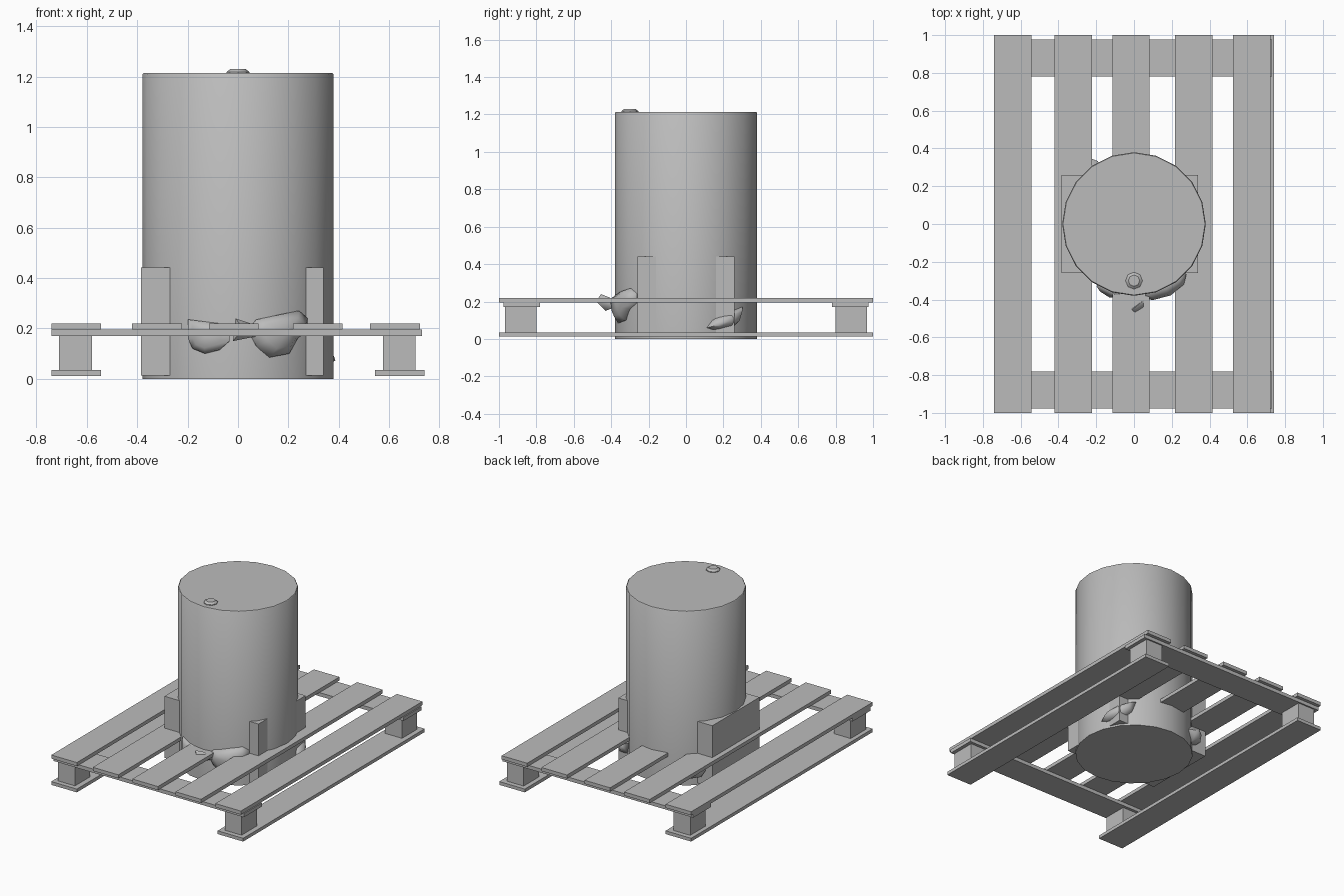
import bpy, bmesh
from math import sin, cos, radians
from mathutils import Matrix, Vector

old = bpy.data.objects.get("Cube")
if old:
    bpy.data.objects.remove(old, do_unlink=True)

grey = bpy.data.materials.new("plain grey")
grey.use_nodes = True
tone = (0.5, 0.5, 0.5, 1)
grey.diffuse_color = tone
grey.node_tree.nodes["Principled BSDF"].inputs["Base Color"].default_value = tone


def finish(name, bm, smooth=None):
    bmesh.ops.recalc_face_normals(bm, faces=bm.faces)
    mesh = bpy.data.meshes.new(name)
    bm.to_mesh(mesh)
    bm.free()
    mesh.materials.append(grey)
    obj = bpy.data.objects.new(name, mesh)
    bpy.context.collection.objects.link(obj)
    if smooth:
        bpy.ops.object.select_all(action="DESELECT")
        obj.select_set(True)
        bpy.context.view_layer.objects.active = obj
        bpy.ops.object.shade_smooth_by_angle(angle=radians(smooth))
    return obj


def box(name, x, y, z):
    bm = bmesh.new()
    bmesh.ops.create_cube(bm, size=1)
    for v in bm.verts:
        v.co = [r[0] if c < 0 else r[1] for c, r in zip(v.co, (x, y, z))]
    return finish(name, bm)


def lathe(name, profile, sides, centre=(0, 0), smooth=40):
    bm = bmesh.new()
    rings = []
    for r, z in profile:
        spots = [radians(360 * i / sides) for i in range(sides)]
        rings.append([bm.verts.new((centre[0] + r * cos(a), centre[1] + r * sin(a), z))
                      for a in spots])
    for low, high in zip(rings, rings[1:]):
        for i in range(sides):
            j = (i + 1) % sides
            bm.faces.new((low[i], low[j], high[j], high[i]))
    bm.faces.new(rings[0])
    bm.faces.new(rings[-1])
    return finish(name, bm, smooth)


def lump(name, outline, reach):
    """Domed patch on the drum wall; outline is (angle from front, height)."""
    bm = bmesh.new()
    n = len(outline)
    mid_a = sum(p[0] for p in outline) / n
    mid_z = sum(p[1] for p in outline) / n

    def spot(a, z, r):
        return bm.verts.new((r * sin(radians(a)), -r * cos(radians(a)), z))

    rings = []
    for scale, r in ((1, 0.35), (1, 0.385), (0.65, reach - 0.01)):
        rings.append([spot(mid_a + (a - mid_a) * scale, mid_z + (z - mid_z) * scale, r)
                      for a, z in outline])
    tip = spot(mid_a, mid_z, reach)
    for low, high in zip(rings, rings[1:]):
        for i in range(n):
            j = (i + 1) % n
            bm.faces.new((low[i], low[j], high[j], high[i]))
    for i in range(n):
        bm.faces.new((rings[-1][i], rings[-1][(i + 1) % n], tip))
    bm.faces.new(rings[0])
    return finish(name, bm, 60)


# Pallet deck
for i, x in enumerate((-0.74, -0.42, -0.115, 0.218, 0.525)):
    box(f"deck_slat_{i + 1}", (x, x + 0.197), (-1, 1), (0.195, 0.22))

# Pallet cross boards and blocks
for end, s in (("front", -1), ("back", 1)):
    box(f"{end}_cross_board", (-0.74, 0.73), sorted((0.78 * s, 0.977 * s)), (0.17, 0.195))
    for side, x in (("right", -0.71), ("left", 0.575)):
        box(f"{end}_{side}_block", (x, x + 0.13), sorted((0.8 * s, 0.967 * s)), (0.035, 0.17))

# Pallet runners
for side, x in (("right", -0.74), ("left", 0.543)):
    box(f"{side}_runner", (x, x + 0.197), (-1, 1), (0.012, 0.035))

# Drum and its cap
lathe("drum", [(0.38, 0), (0.38, 1.208), (0.376, 1.213)], 20)
lathe("drum_cap", [(0.045, 1.205), (0.045, 1.218), (0.03, 1.23)], 8, (0, -0.3), 30)

# Crate around the drum foot
box("foot_crate", (-0.385, 0.34), (-0.26, 0.26), (0.013, 0.442))

# Swollen leaks on the drum wall
lump("front_right_leak", [(-31, .235), (-18, .225), (-5, .215), (-5, .15), (-11, .115),
                          (-20, .1), (-28, .12), (-31, .16)], 0.41)
lump("front_left_leak", [(6, .195), (11, .235), (26, .255), (39, .27), (46, .24), (45, .19),
                         (38, .16), (32, .1), (19, .085), (11, .13)], 0.425)
lump("back_left_leak", [(107, .06), (112, .05), (130, .06), (138, .1), (142, .17),
                        (126, .14), (112, .1)], 0.43)
lump("back_right_leak", [(-150, .11), (-143, .16), (-130, .17), (-124, .12), (-130, .06),
                         (-143, .05)], 0.44)

# Drip spout on the front leak
bm = bmesh.new()
for p in ((-.02, -.43, .15), (-.01, -.455, .24), (.02, -.48, .2), (.05, -.44, .22),
          (.08, -.38, .21), (.08, -.38, .17)):
    bm.verts.new(p)
bmesh.ops.convex_hull(bm, input=bm.verts)
finish("leak_spout", bm, 60)
